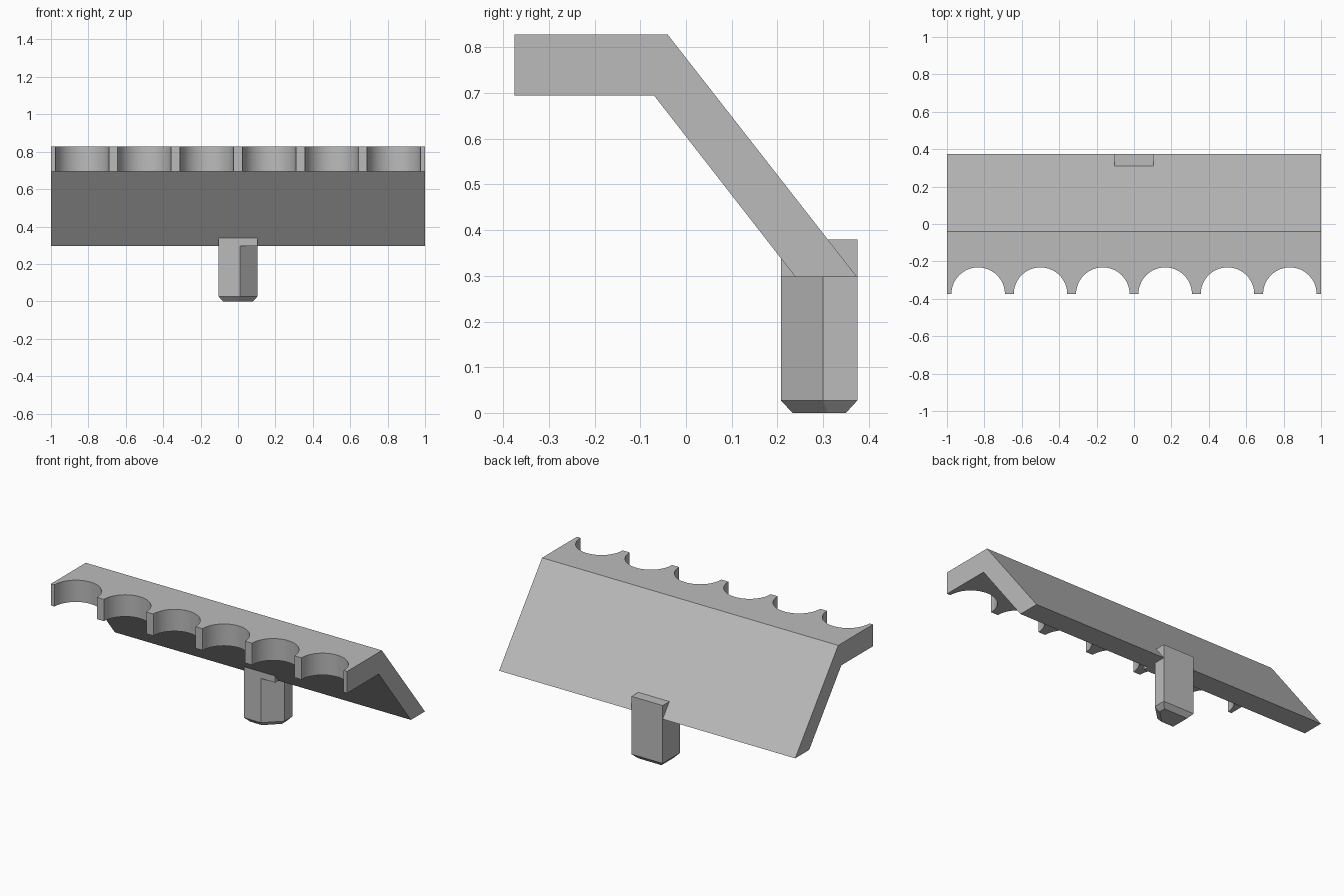
import bpy, bmesh, math
from mathutils import Vector

cube = bpy.data.objects.get("Cube")
if cube:
    bpy.data.objects.remove(cube, do_unlink=True)

grey = bpy.data.materials.new("plain grey")
grey.use_nodes = True
colour = (0.5, 0.5, 0.5, 1)
grey.diffuse_color = colour
grey.node_tree.nodes["Principled BSDF"].inputs["Base Color"].default_value = colour


def finish(bm, name):
    bmesh.ops.recalc_face_normals(bm, faces=bm.faces)
    mesh = bpy.data.meshes.new(name)
    bm.to_mesh(mesh)
    bm.free()
    mesh.materials.append(grey)
    obj = bpy.data.objects.new(name, mesh)
    bpy.context.collection.objects.link(obj)
    bpy.ops.object.select_all(action="DESELECT")
    obj.select_set(True)
    bpy.context.view_layer.objects.active = obj
    bpy.ops.object.shade_smooth_by_angle(angle=math.radians(30))
    return obj


def bridge(bm, lower, upper):
    """Join two matching loops with side faces."""
    for i in range(len(lower)):
        j = (i + 1) % len(lower)
        bm.faces.new((lower[i], lower[j], upper[j], upper[i]))


# Shelf: scalloped plan, with the two rear corners first
FRONT, TOP, UNDER, FOOT = -0.375, 0.828, 0.695, 0.297
SCALLOPS, RADIUS, STEPS = 6, 0.143, 32
plan = [(1, None), (-1, None), (-1, FRONT)]
for i in range(SCALLOPS):
    centre = (2 * i + 1) / SCALLOPS - 1
    for s in range(STEPS + 1):
        a = math.pi * (1 - s / STEPS)
        plan.append((centre + RADIUS * math.cos(a), FRONT + RADIUS * math.sin(a)))
plan.append((1, FRONT))

bm = bmesh.new()
loops = []
for z, rear in ((UNDER, -0.07), (TOP, -0.04)):
    loops.append([bm.verts.new((x, rear if y is None else y, z)) for x, y in plan])
    bm.faces.new(loops[-1])
bridge(bm, *loops)

# Sloping back: carry the rear face of the shelf down to the foot
rear_verts = set(loops[0][:2] + loops[1][:2])
rear_face = next(f for f in bm.faces if set(f.verts) == rear_verts)
new = bmesh.ops.extrude_discrete_faces(bm, faces=[rear_face])["faces"][0]
for v in new.verts:
    v.co.y = 0.375 if v.co.z > (TOP + UNDER) / 2 else 0.24
    v.co.z = FOOT
finish(bm, "scalloped_shelf_and_slope")

# Post: chamfered plan on a bevelled foot
HALF, BACK, NOSE = 0.105, 0.375, 0.208
outline = [(-HALF, NOSE), (0.01, NOSE), (HALF, 0.30), (HALF, BACK), (-HALF, BACK)]


def inset(points, d):
    """Move each side of a counter-clockwise outline inward by d."""
    result = []
    for i, p in enumerate(points):
        p = Vector(p)
        a = (p - Vector(points[i - 1])).normalized()
        b = (Vector(points[(i + 1) % len(points)]) - p).normalized()
        na, nb = Vector((-a.y, a.x)), Vector((-b.y, b.x))
        result.append(p + (na + nb) * d / (1 + na.dot(nb)))
    return result


bm = bmesh.new()
layers = [(inset(outline, 0.025), 0), (outline, 0.027), (outline, FOOT)]
rings = [[bm.verts.new((x, y, z)) for x, y in pts] for pts, z in layers]
bm.faces.new(rings[0])
bm.faces.new(rings[-1])
for lower, upper in zip(rings, rings[1:]):
    bridge(bm, lower, upper)
finish(bm, "post")

# Square head of the post, passing through the slope
bm = bmesh.new()
bmesh.ops.create_cube(bm, size=1)
for v in bm.verts:
    v.co = (HALF if v.co.x > 0 else -HALF,
            BACK if v.co.y > 0 else NOSE,
            0.38 if v.co.z > 0 else FOOT)
finish(bm, "post_head")
